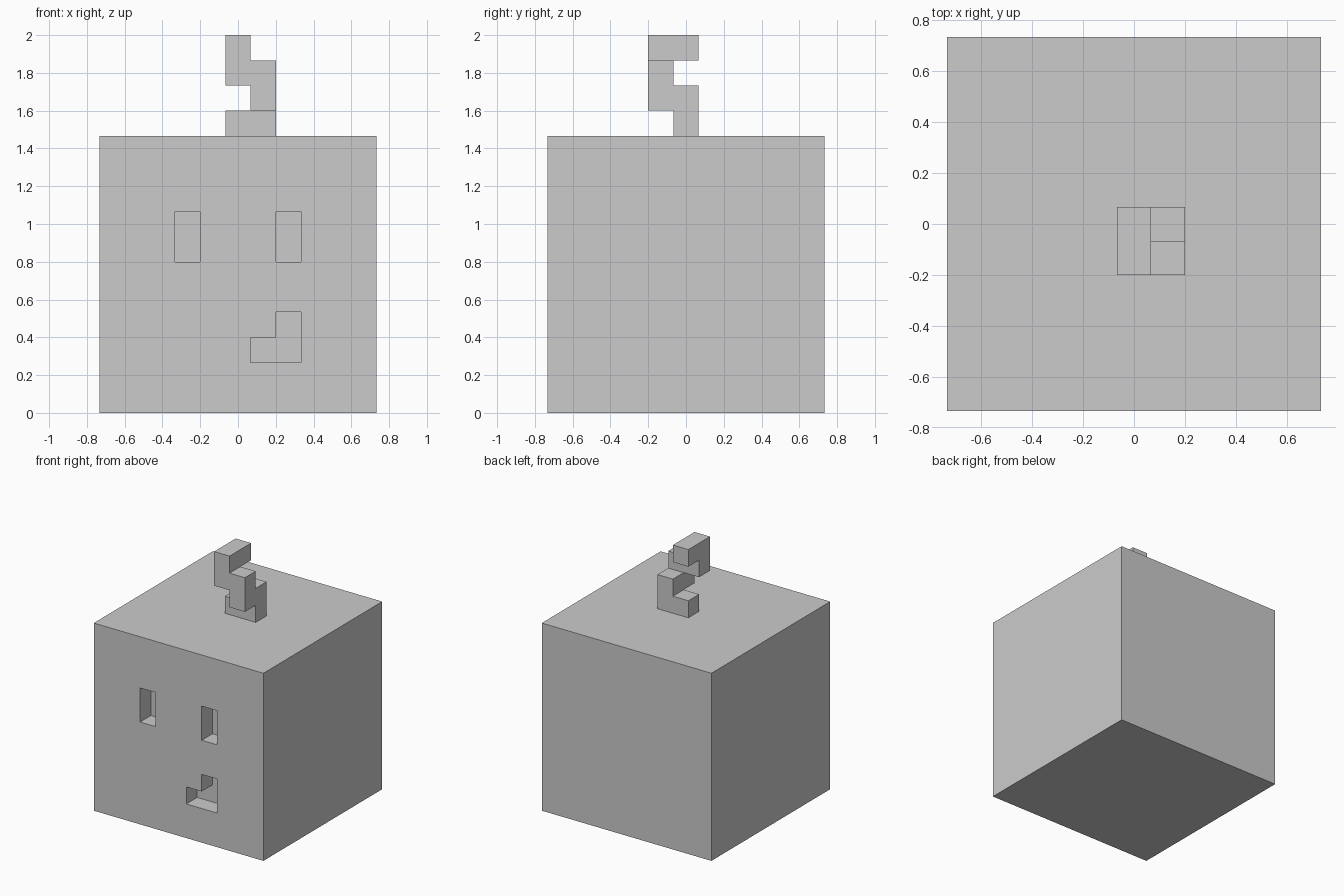
import bpy, bmesh
from mathutils import Vector
from math import radians

if "Cube" in bpy.data.objects:
    bpy.data.objects.remove(bpy.data.objects["Cube"])

U = 2 / 15                              # one block cell
ORIGIN = Vector((-5.5, -5.5, 0)) * U    # front-left-bottom corner of the body


def blocks(name, boxes, open_bottom=False):
    """Solid outer shell around cell boxes ((x, y, z), (sx, sy, sz))."""
    cells = {(x + i, y + j, z + k)
             for (x, y, z), (sx, sy, sz) in boxes
             for i in range(sx) for j in range(sy) for k in range(sz)}
    floor = min(c[2] for c in cells)
    bm = bmesh.new()
    for c in cells:
        for axis in range(3):
            for side in (0, 1):
                near = list(c)
                near[axis] += 2 * side - 1
                if tuple(near) in cells:
                    continue
                if open_bottom and axis == 2 and near[2] < floor:
                    continue
                a, b = (axis + 1) % 3, (axis + 2) % 3
                ring = []
                for u, v in ((0, 0), (1, 0), (1, 1), (0, 1)):
                    p = Vector(c)
                    p[axis] += side
                    p[a] += u
                    p[b] += v
                    ring.append(bm.verts.new(ORIGIN + p * U))
                bm.faces.new(ring if side else ring[::-1])
    bmesh.ops.remove_doubles(bm, verts=bm.verts, dist=1e-4)
    bmesh.ops.dissolve_limit(bm, angle_limit=radians(1), verts=bm.verts, edges=bm.edges)
    mesh = bpy.data.meshes.new(name)
    bm.to_mesh(mesh)
    bm.free()
    obj = bpy.data.objects.new(name, mesh)
    bpy.context.collection.objects.link(obj)
    return obj


# Cube-shaped body
body = blocks("body", [((0, 0, 0), (11, 11, 11))])

# Recesses one cell deep: two eyes and a crooked mouth
recesses = {
    "left_eye_cutter": [((3, -1, 6), (1, 2, 2))],
    "right_eye_cutter": [((7, -1, 6), (1, 2, 2))],
    "mouth_cutter": [((5, -1, 2), (2, 2, 1)), ((7 - 1, -1, 2), (2, 2, 1)), ((7, -1, 3), (1, 2, 1))],
}
recesses["mouth_cutter"] = [((6, -1, 2), (2, 2, 1)), ((7, -1, 3), (1, 2, 1))]
for name, boxes in recesses.items():
    cutter = blocks(name, boxes)
    cutter.hide_render = True
    cutter.hide_viewport = True
    cut = body.modifiers.new(name, 'BOOLEAN')
    cut.operation = 'DIFFERENCE'
    cut.solver = 'EXACT'
    cut.object = cutter

# Spiral stem: one two-cell bar per level, turning a quarter each time
blocks("stem", [
    ((5, 5, 11), (2, 1, 1)),
    ((6, 4, 12), (1, 2, 1)),
    ((5, 4, 13), (2, 1, 1)),
    ((5, 4, 14), (1, 2, 1)),
], open_bottom=True)
